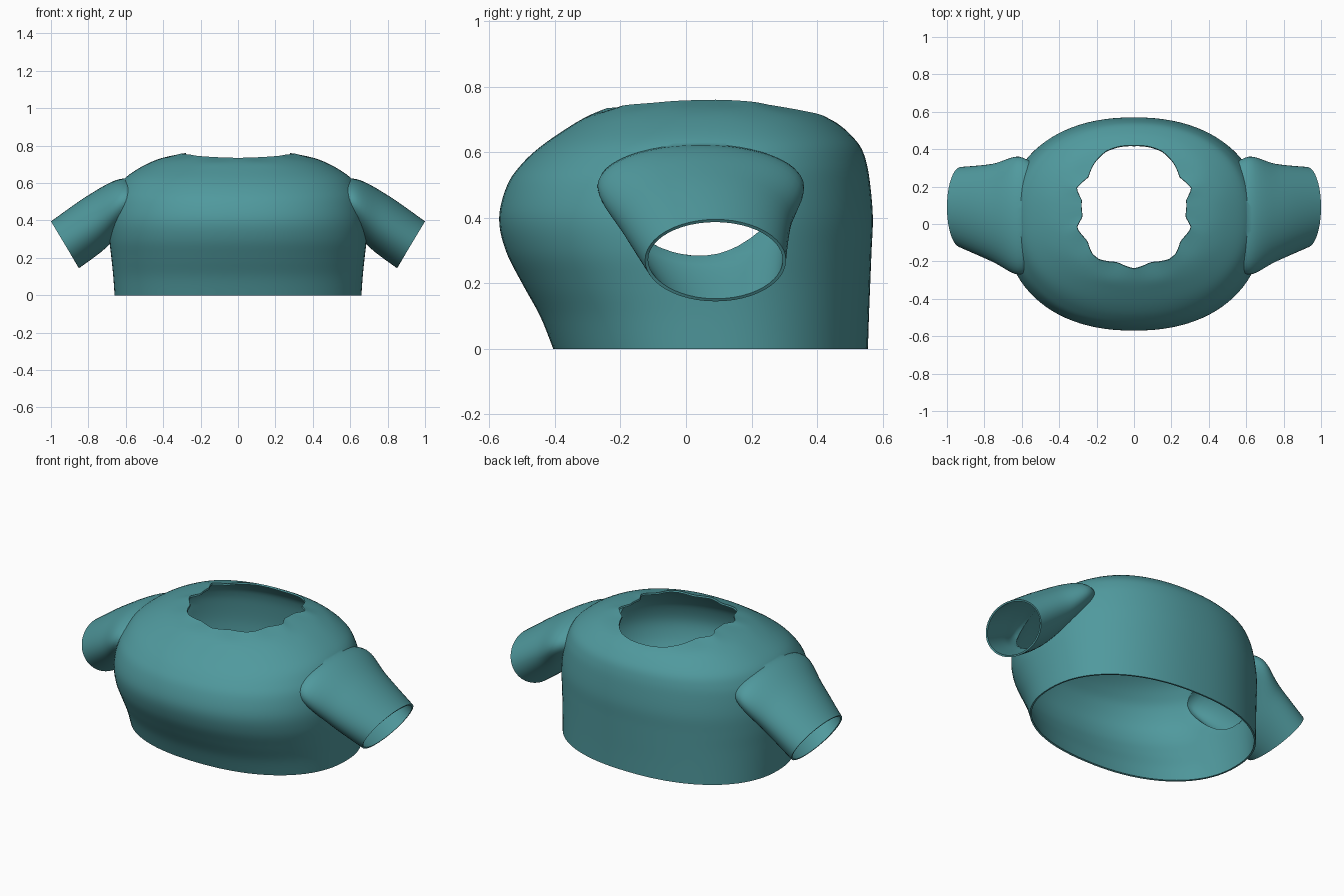
import bpy, bmesh, math
from mathutils import Vector

if "Cube" in bpy.data.objects:
    bpy.data.objects.remove(bpy.data.objects["Cube"])

SEG = 96


def smooth_rings(rings, steps):
    """Catmull-Rom interpolation between rings of equal vertex count."""
    out = []
    for i in range(len(rings) - 1):
        a, b, c, d = (rings[max(0, min(len(rings) - 1, i + k))] for k in (-1, 0, 1, 2))
        for s in range(steps):
            t = s / steps
            out.append([q + 0.5 * t * ((r - p) + t * ((2 * p - 5 * q + 4 * r - w)
                        + t * (3 * (q - r) + w - p))) for p, q, r, w in zip(a, b, c, d)])
    return out + [rings[-1]]


def loft(name, rings, start_tip, end_tip):
    """Skin the rings; pointed caps close the solid and are removed later."""
    bm = bmesh.new()
    rows = [[bm.verts.new(p) for p in ring] for ring in rings]
    n = len(rows[0])
    for a, b in zip(rows, rows[1:]):
        for i in range(n):
            j = (i + 1) % n
            bm.faces.new((a[i], a[j], b[j], b[i]))
    for row, tip in ((rows[0], start_tip), (rows[-1], end_tip)):
        v = bm.verts.new(tip)
        for i in range(n):
            bm.faces.new((row[i], row[(i + 1) % n], v))
    bmesh.ops.recalc_face_normals(bm, faces=bm.faces)
    me = bpy.data.meshes.new(name)
    bm.to_mesh(me)
    bm.free()
    ob = bpy.data.objects.new(name, me)
    bpy.context.collection.objects.link(ob)
    return ob


def spow(v, e):
    return math.copysign(abs(v) ** e, v)


# Torso sections: front y, z / back y, z / side x, z
sections = [
    (-.405, 0, .555, 0, .66, 0), (-.445, .1, .558, .1, .667, .1),
    (-.50, .2, .562, .2, .677, .2), (-.55, .3, .566, .3, .688, .3),
    (-.57, .4, .57, .4, .688, .4), (-.545, .5, .562, .5, .67, .5),
    (-.50, .565, .55, .57, .645, .565), (-.44, .62, .53, .62, .60, .63),
    (-.36, .675, .49, .665, .51, .69), (-.30, .71, .455, .692, .41, .733)]
angles = [2 * math.pi * i / SEG for i in range(SEG)]
rings = []
for yf, zf, yb, zb, xs, zs in sections:
    ring = []
    for a in angles:
        c, s = math.cos(a), math.sin(a)
        yc = (yf + yb) / 2
        zend = zb if s > 0 else zf
        ring.append(Vector((xs * spow(c, .9), yc + (yb - yc) * spow(s, .9),
                            zs * c * c + zend * s * s)))
    rings.append(ring)

# Ragged neckline: half outline from back to front, mirrored
neck = [(0, .42), (.08, .415), (.15, .39), (.21, .33), (.245, .25), (.31, .19), (.28, .13),
        (.275, .04), (.308, -.02), (.25, -.09), (.225, -.16), (.19, -.19), (.09, -.205), (0, -.24)]
polar = [(math.atan2(y - .09, x), math.hypot(x, y - .09)) for x, y in neck]
ring = []
for a in angles:
    c, s = math.cos(a), math.sin(a)
    h = math.asin(max(-1, min(1, s)))
    r = polar[-1][1]
    for (a0, r0), (a1, r1) in zip(polar, polar[1:]):
        if a1 <= h <= a0:
            r = r0 + (r1 - r0) * (a0 - h) / (a0 - a1)
            break
    z = .76 * c * c + (.71 if s > 0 else .735) * s * s
    ring.append(Vector((r * c, .09 + r * s, z)))
rings.append(ring)
shirt = loft("shirt", smooth_rings(rings, 5), (0, .07, -.3), (0, .09, 1.0))

# Sleeve sections: top x, z / bottom x, z / half depth in y
sleeve = [(.50, .60, .50, .45, .25), (.63, .622, .60, .37, .315),
          (.80, .535, .71, .25, .262), (1.0, .395, .85, .145, .215)]
for side, label in ((1, "right_sleeve"), (-1, "left_sleeve")):
    rings = []
    for tx, tz, bx, bz, h in sleeve:
        mid, up = Vector((tx + bx, 0, tz + bz)) / 2, Vector((tx - bx, 0, tz - bz)) / 2
        mid.y = .09 if tx > .9 else .06 if tx > .7 else .045
        pts = [mid + up * math.sin(a) + Vector((0, h * math.cos(a), 0)) for a in angles[::2]]
        rings.append([Vector((p.x * side, p.y, p.z)) for p in pts])
    ob = loft(label, smooth_rings(rings, 6), (.4 * side, .05, .5), (1.2 * side, .09, .12))
    mod = shirt.modifiers.new("join", 'BOOLEAN')
    mod.operation, mod.solver, mod.object = 'UNION', 'EXACT', ob
    bpy.context.view_layer.objects.active = shirt
    bpy.ops.object.modifier_apply(modifier=mod.name)
    bpy.data.objects.remove(ob)

# Open the hem, neck and cuffs by removing the pointed caps
bm = bmesh.new()
bm.from_mesh(shirt.data)
tips = [v for v in bm.verts if v.co.z < -.1 or v.co.z > .9 or abs(v.co.x) > 1.1]
bmesh.ops.delete(bm, geom=tips, context='VERTS')
bm.to_mesh(shirt.data)
bm.free()

# Cloth thickness
mod = shirt.modifiers.new("cloth", 'SOLIDIFY')
mod.thickness, mod.offset = .01, -1
bpy.ops.object.select_all(action='DESELECT')
shirt.select_set(True)
bpy.context.view_layer.objects.active = shirt
bpy.ops.object.modifier_apply(modifier=mod.name)
bpy.ops.object.shade_smooth_by_angle(angle=math.radians(45))

mat = bpy.data.materials.new("teal_cloth")
mat.diffuse_color = (.08, .32, .34, 1)
mat.use_nodes = True
mat.node_tree.nodes["Principled BSDF"].inputs["Base Color"].default_value = mat.diffuse_color
shirt.data.materials.clear()
shirt.data.materials.append(mat)
